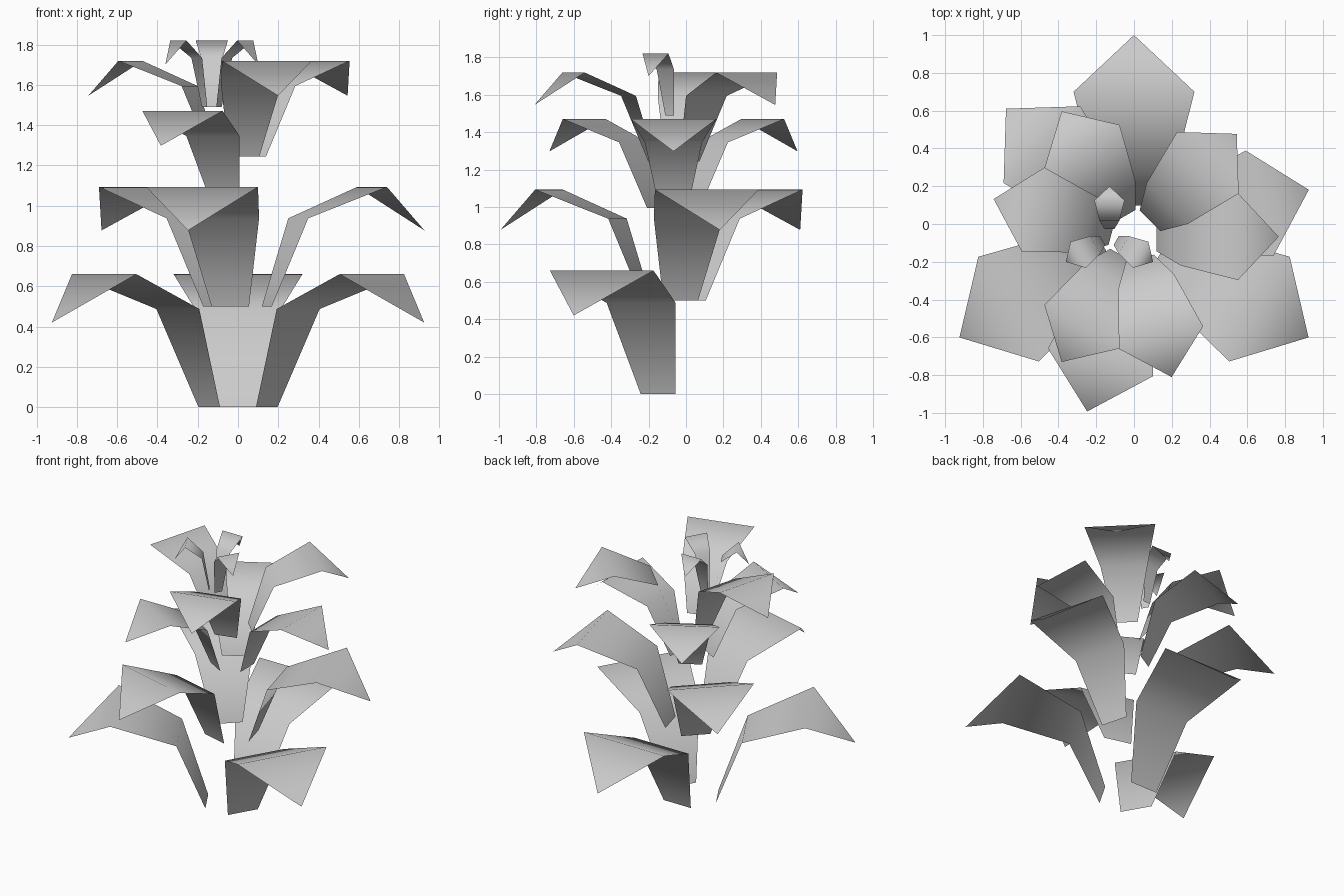
import bpy
from math import cos, sin, radians

if "Cube" in bpy.data.objects:
    bpy.data.objects.remove(bpy.data.objects["Cube"])

# Leaf profile: distance from stem axis, height, half width (base, bend, crest)
PROFILE = [(0.165, 0.0, 0.107), (0.345, 0.487, 0.213), (0.767, 0.66, 0.32)]
TIP = (1.067, 0.42)
AXIS_Y = -0.067


def leaf(name, cx, z0, angle, spread, rise):
    """One thin folded leaf pointing outwards at the given angle."""
    c, s = cos(radians(angle)), sin(radians(angle))

    def place(r, w, z):
        r, w = r * spread, w * spread
        return (cx + r * c - w * s, AXIS_Y + r * s + w * c, z0 + z * rise)

    verts = []
    for r, z, w in PROFILE:
        verts += [place(r, -w, z), place(r, w, z)]
    verts.append(place(TIP[0], 0, TIP[1]))
    faces = [(0, 2, 3, 1), (2, 4, 5, 3), (4, 6, 5)]
    mesh = bpy.data.meshes.new(name)
    mesh.from_pydata(verts, [], faces)
    mesh.shade_smooth()
    obj = bpy.data.objects.new(name, mesh)
    bpy.context.collection.objects.link(obj)


# Tiers: name, centre x, base height, first angle, spread, rise
TIERS = [
    ("bottom_leaf", 0.0, 0.0, 90, 1.0, 1.0),
    ("lower_leaf", 0.0, 0.5, 15, 0.898, 0.898),
    ("middle_leaf", 0.0, 0.995, 0, 0.718, 0.72),
    ("upper_leaf", 0.0, 1.243, 45, 0.721, 0.721),
    ("crown_leaf", -0.13, 1.49, 90, 0.25, 0.5),
]

# Three leaves per tier
for name, cx, z0, start, spread, rise in TIERS:
    for i in range(3):
        leaf(f"{name}_{i + 1}", cx, z0, start + 120 * i, spread, rise)
